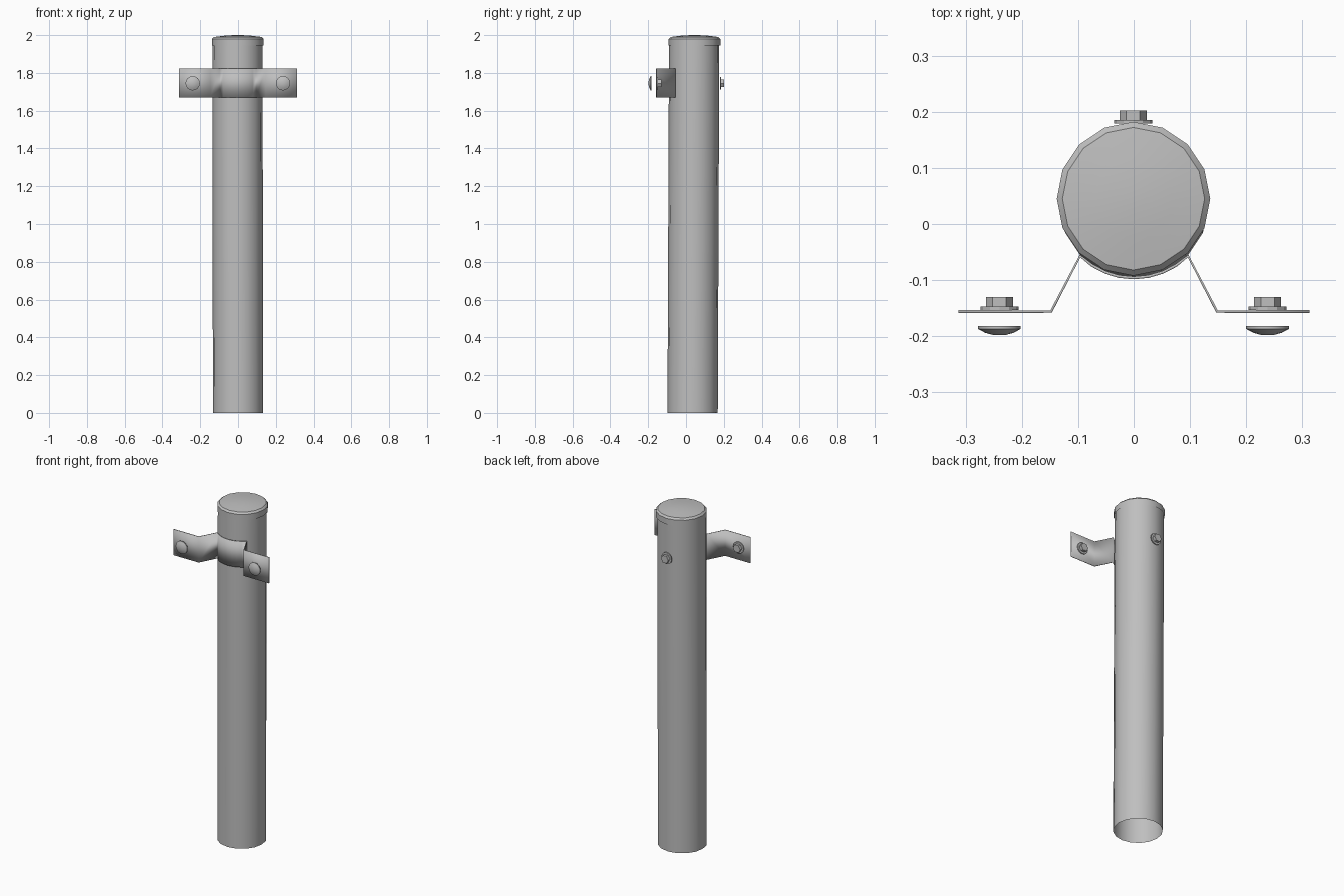
import bpy, bmesh, math
from mathutils import Matrix, Vector

cube = bpy.data.objects.get("Cube")
if cube:
    bpy.data.objects.remove(cube, do_unlink=True)

steel = bpy.data.materials.new("galvanised_grey")
steel.use_nodes = True
GREY = (0.52, 0.52, 0.52, 1)
steel.diffuse_color = GREY
steel.node_tree.nodes["Principled BSDF"].inputs["Base Color"].default_value = GREY


def finish(name, bm, smooth_angle=35):
    bmesh.ops.recalc_face_normals(bm, faces=bm.faces)
    mesh = bpy.data.meshes.new(name)
    bm.to_mesh(mesh)
    bm.free()
    mesh.materials.append(steel)
    obj = bpy.data.objects.new(name, mesh)
    bpy.context.collection.objects.link(obj)
    bpy.ops.object.select_all(action="DESELECT")
    obj.select_set(True)
    bpy.context.view_layer.objects.active = obj
    bpy.ops.object.shade_smooth_by_angle(angle=math.radians(smooth_angle))
    return obj


def lathe(name, profile, sides, origin, rotation=None, start=False, end=False, smooth_angle=35):
    """Turn (radius, height) pairs into rings round z, then place them."""
    bm = bmesh.new()
    rings = []
    for r, h in profile:
        rings.append([bm.verts.new((r * math.cos(math.tau * i / sides),
                                    r * math.sin(math.tau * i / sides), h))
                      for i in range(sides)])
    for a, b in zip(rings, rings[1:]):
        for i in range(sides):
            j = (i + 1) % sides
            bm.faces.new((a[i], a[j], b[j], b[i]))
    if start:
        bm.faces.new(rings[0][::-1])
    if end:
        bm.faces.new(rings[-1])
    place = Matrix.Translation(origin) @ (rotation or Matrix())
    bmesh.ops.transform(bm, matrix=place, verts=bm.verts)
    return finish(name, bm, smooth_angle)


TO_BACK = Matrix.Rotation(-math.pi / 2, 4, "X")   # local z -> +y
TO_FRONT = Matrix.Rotation(math.pi / 2, 4, "X")   # local z -> -y
BOLT_Z = 1.745

# Open tube post with a very slight lean
post = lathe("post", [(0.133, 0), (0.133, 1.96)], 16, (0, 0.035, 0))
for v in post.data.vertices:
    if v.co.z > 1:
        v.co += Vector((-0.003, 0.008, 0))

# Shallow domed cap with a rounded rim
lathe("post_cap", [(0.137, 1.945), (0.137, 1.98), (0.127, 1.99), (0.07, 1.997), (0.02, 2.0)],
      16, (-0.001, 0.045, 0), end=True, smooth_angle=25)

# Strap: arc round the post, splayed legs and flat mounting ears
arc = []
for i in range(9):
    a = math.radians(-134 + 88 * i / 8)
    arc.append((0.139 * math.cos(a), 0.043 + 0.139 * math.sin(a)))
path = [(-0.313, -0.156), (-0.148, -0.156)] + arc + [(0.148, -0.156), (0.313, -0.156)]
bm = bmesh.new()
low = [bm.verts.new((x, y, 1.67)) for x, y in path]
high = [bm.verts.new((x, y, 1.823)) for x, y in path]
for i in range(len(path) - 1):
    bm.faces.new((low[i], low[i + 1], high[i + 1], high[i]))
strap = finish("strap_bracket", bm, 25)
thick = strap.modifiers.new("thickness", "SOLIDIFY")
thick.thickness = 0.005
thick.offset = 0


def nut_with_washer(side, x, y):
    lathe(side + "_washer", [(0.034, 0), (0.034, 0.006)], 12, (x, y, BOLT_Z), TO_BACK,
          True, True, 20)
    lathe(side + "_nut", [(0.024, 0.006), (0.024, 0.023)], 6, (x, y, BOLT_Z), TO_BACK,
          True, True, 20)


# Ear fixings: domed heads in front, washers and nuts behind
for side, x in (("left", 0.238), ("right", -0.24)):
    lathe(side + "_bolt_head", [(0.038, 0.182), (0.038, 0.187), (0.025, 0.194), (0.01, 0.198)],
          16, (x, 0, BOLT_Z), TO_FRONT, True, True)
    nut_with_washer(side, x, -0.153)

# Rear fixing on the post
nut_with_washer("rear", -0.001, 0.179)
